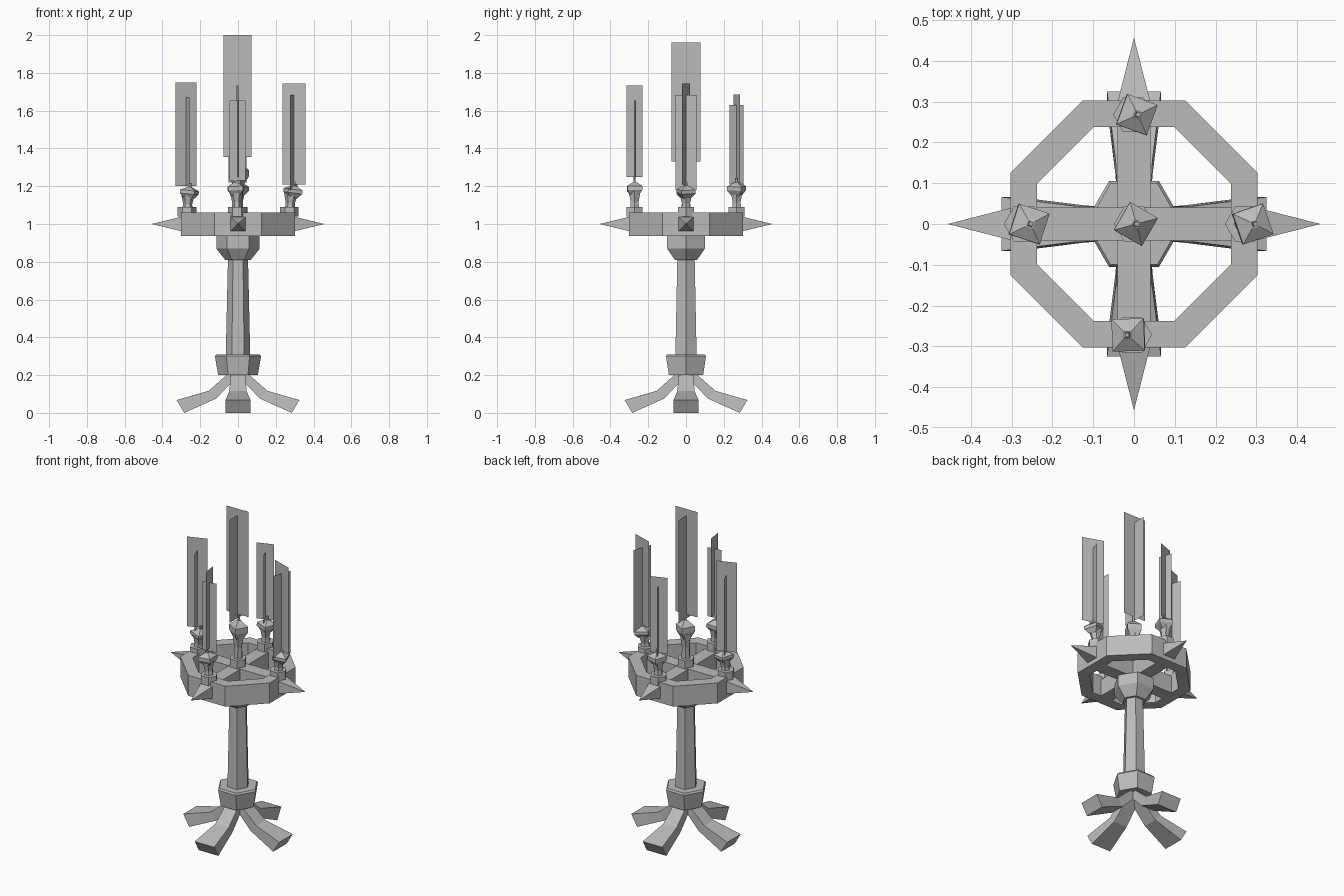
import bpy, bmesh, math
from mathutils import Matrix, Vector

if "Cube" in bpy.data.objects:
    bpy.data.objects.remove(bpy.data.objects["Cube"], do_unlink=True)

iron = bpy.data.materials.new("plain_grey")
iron.use_nodes = True
GREY = (0.5, 0.5, 0.5, 1)
iron.diffuse_color = GREY
iron.node_tree.nodes["Principled BSDF"].inputs["Base Color"].default_value = GREY


def finish(name, bm, fix_normals=True):
    if fix_normals:
        bmesh.ops.recalc_face_normals(bm, faces=bm.faces[:])
    mesh = bpy.data.meshes.new(name)
    bm.to_mesh(mesh)
    bm.free()
    mesh.materials.append(iron)
    ob = bpy.data.objects.new(name, mesh)
    bpy.context.collection.objects.link(ob)
    return ob


def loft(bm, rings, closed=False):
    """Skin a list of equal-length point rings."""
    loops = [[bm.verts.new(p) for p in ring] for ring in rings]
    pairs = list(zip(loops, loops[1:]))
    if closed:
        pairs.append((loops[-1], loops[0]))
    else:
        bm.faces.new(loops[0])
        bm.faces.new(loops[-1])
    for a, b in pairs:
        for i in range(len(a)):
            j = (i + 1) % len(a)
            bm.faces.new((a[i], a[j], b[j], b[i]))


def ngon(sides, r, z, turn=0.0):
    return [Vector((r * math.cos(turn + math.tau * i / sides),
                    r * math.sin(turn + math.tau * i / sides), z)) for i in range(sides)]


def turned(name, sides, profile, turn=0.0, at=(0, 0, 0), tilt=0.0):
    """Faceted round part from (radius, height) pairs."""
    bm = bmesh.new()
    loft(bm, [ngon(sides, r, z, turn) for r, z in profile])
    ob = finish(name, bm)
    ob.matrix_world = Matrix.Translation(at) @ Matrix.Rotation(tilt, 4, "Y")
    return ob


def box(name, size, centre):
    bm = bmesh.new()
    bmesh.ops.create_cube(bm, size=1)
    bmesh.ops.scale(bm, vec=size, verts=bm.verts)
    bmesh.ops.translate(bm, vec=centre, verts=bm.verts)
    return finish(name, bm)


# Stand: collar, column and capital
turned("base_collar", 6, [(0.105, 0.2), (0.122, 0.3), (0.115, 0.31)])
turned("column", 6, [(0.065, 0.3), (0.053, 0.82)])
turned("capital", 6, [(0.068, 0.81), (0.115, 0.87), (0.115, 0.937)])

# Octagonal ring with a square section
bm = bmesh.new()
k = 1 / math.cos(math.pi / 8)
section = [(0.303, 0.937), (0.303, 1.062), (0.238, 1.062), (0.238, 0.937)]
loft(bm, [ngon(8, r * k, z, math.pi / 8) for r, z in section], closed=True)
finish("ring", bm)

# Crossing beams inside the ring
box("beam_across", (0.49, 0.08, 0.108), (0, 0, 0.991))
box("beam_lengthwise", (0.08, 0.49, 0.104), (0, 0, 0.989))

# Four bent feet and four spikes
foot_steps = [((0.0, 0.195), (0.05, 0.21), 0.04),
              ((0.117, 0.075), (0.155, 0.117), 0.045),
              ((0.285, 0.0), (0.325, 0.068), 0.066)]
for i, side in enumerate(("left", "back", "right", "front")):
    spin = Matrix.Rotation(i * math.pi / 2, 4, "Z")
    bm = bmesh.new()
    loft(bm, [[(x, s * w, z) for (x, z), s in ((lo, -1), (lo, 1), (hi, 1), (hi, -1))]
              for lo, hi, w in foot_steps])
    finish(side + "_foot", bm).matrix_world = spin

    bm = bmesh.new()
    base = [bm.verts.new((0.3, y, 1 + z)) for y, z in
            ((-0.04, -0.038), (0.04, -0.038), (0.04, 0.038), (-0.04, 0.038))]
    tip = bm.verts.new((0.457, 0, 1))
    bm.faces.new(base)
    for a, b in zip(base, base[1:] + base[:1]):
        bm.faces.new((a, b, tip))
    finish(side + "_spike", bm).matrix_world = spin


def flame(name, at, turn, cards):
    """Two crossed upright sheets, each (width, bottom, top)."""
    bm = bmesh.new()
    for i, (width, low, high) in enumerate(cards):
        a = math.radians(turn) + i * math.pi / 2
        d = Vector((math.cos(a), math.sin(a), 0)) * width / 2
        c = Vector((at[0], at[1], 0))
        bm.faces.new([bm.verts.new(c + s * d + Vector((0, 0, z)))
                      for s, z in ((-1, low), (1, low), (1, high), (-1, high))])
    finish(name, bm, False)


def candle(side, x, y, grow, cup_turn, lean, flame_x, flame_turn, cards):
    foot = (x, y, 1.04)
    t = math.radians(cup_turn + 45)
    turned(side + "_drip_plate", 6, [(0.049, 0), (0.049, 0.05)], at=foot)
    turned(side + "_stem", 6, [(0.027, 0.04), (0.024, 0.07 * grow), (0.036, 0.12 * grow)],
           at=foot, tilt=lean / 2)
    turned(side + "_cup", 4, [(0.03, 0.1 * grow), (0.056, 0.126 * grow),
                              (0.056, 0.145 * grow), (0.012, 0.165 * grow)],
           t, at=foot, tilt=lean)
    turned(side + "_wick", 4, [(0.009, 0.155 * grow), (0.007, 0.185 * grow)],
           t, at=foot, tilt=lean)
    flame(side + "_flame", (flame_x, y), flame_turn, cards)


# Centre candle is the tallest; the others sit on the ring
candle("centre", 0, 0, 1.7, -30, 0.02, -0.003, 0,
       [(0.15, 1.355, 2.0), (0.155, 1.33, 1.96)])
candle("right", -0.27, 0, 0.95, -18, 0.1, -0.276, 20,
       [(0.118, 1.2, 1.75), (0.11, 1.2, 1.67)])
candle("left", 0.272, 0, 1.0, 19, 0.14, 0.296, -19,
       [(0.13, 1.21, 1.743), (0.12, 1.18, 1.683)])
candle("front", -0.005, -0.272, 1.1, 2, -0.06, -0.003, 8,
       [(0.085, 1.23, 1.653), (0.086, 1.25, 1.733)])
candle("back", -0.002, 0.268, 1.1, -20, 0.06, -0.002, 20,
       [(0.1, 1.22, 1.685), (0.08, 1.21, 1.63)])
